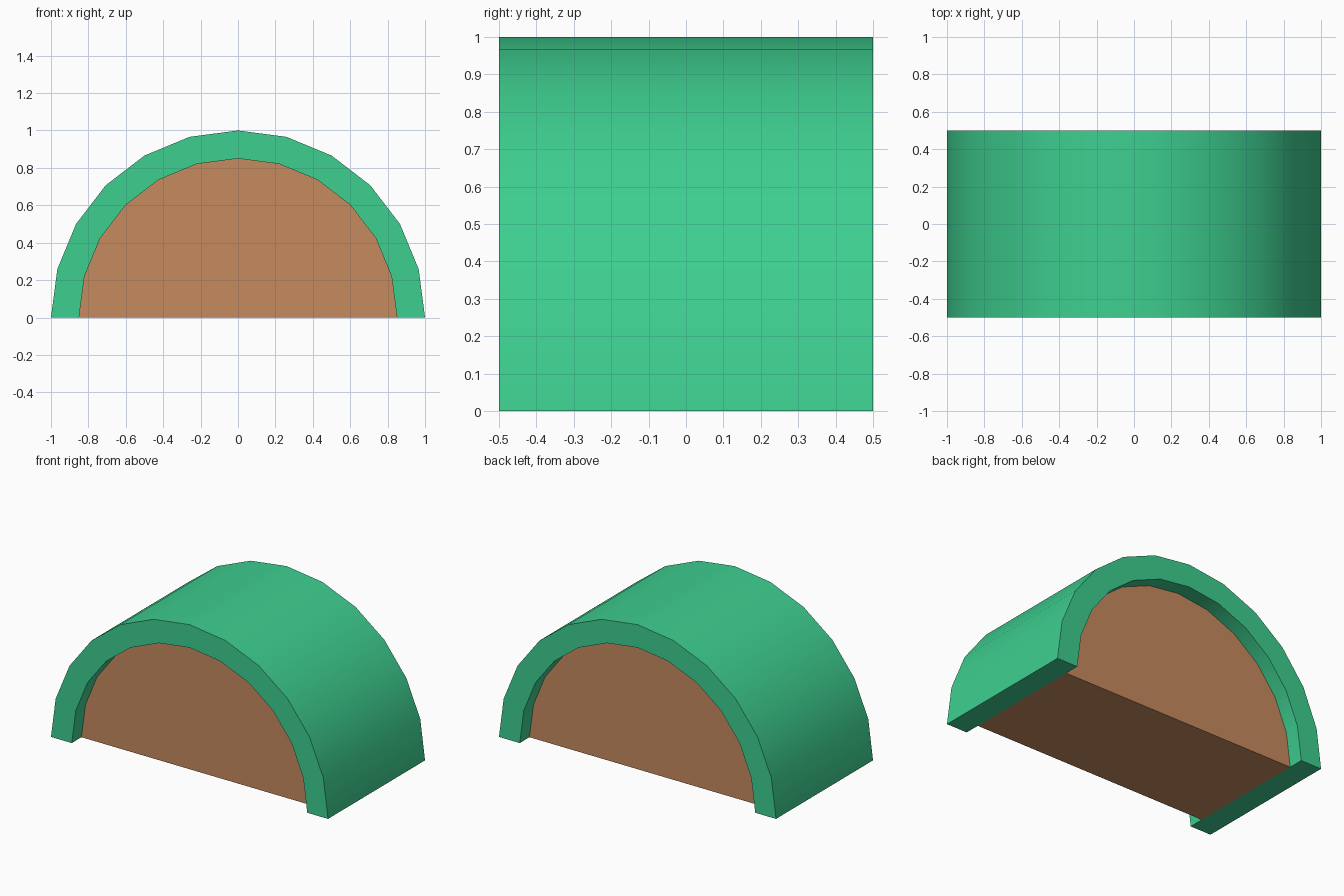
import bpy
import math

if "Cube" in bpy.data.objects:
    bpy.data.objects.remove(bpy.data.objects["Cube"])

SEGMENTS = 12


def half_circle(radius):
    """Points (x, z) of a half circle from right foot to left foot."""
    step = math.pi / SEGMENTS
    return [(radius * math.cos(i * step), radius * math.sin(i * step))
            for i in range(SEGMENTS + 1)]


def material(name, rgb):
    mat = bpy.data.materials.new(name)
    mat.diffuse_color = (*rgb, 1.0)
    mat.use_nodes = True
    mat.node_tree.nodes["Principled BSDF"].inputs["Base Color"].default_value = mat.diffuse_color
    return mat


def finish(name, verts, faces, mat):
    mesh = bpy.data.meshes.new(name)
    mesh.from_pydata(verts, [], faces)
    mesh.materials.append(mat)
    obj = bpy.data.objects.new(name, mesh)
    bpy.context.collection.objects.link(obj)
    bpy.ops.object.select_all(action='DESELECT')
    obj.select_set(True)
    bpy.context.view_layer.objects.active = obj
    bpy.ops.object.shade_smooth_by_angle(angle=math.radians(30))
    return obj


def arch_shell(name, outer, inner, depth, mat):
    """Half ring extruded along y, built as one closed loop of quads."""
    n = SEGMENTS + 1
    verts = []
    for y in (-depth / 2, depth / 2):
        for r in (outer, inner):
            verts += [(x, y, z) for x, z in half_circle(r)]
    fo, fi, bo, bi = 0, n, 2 * n, 3 * n
    faces = []
    for i in range(SEGMENTS):
        j = i + 1
        faces += [(fo + i, fo + j, fi + j, fi + i),    # front rim
                  (bo + i, bi + i, bi + j, bo + j),    # back rim
                  (fo + i, bo + i, bo + j, fo + j),    # outside
                  (fi + i, fi + j, bi + j, bi + i)]    # inside
    e = SEGMENTS
    faces += [(fo, fi, bi, bo), (fo + e, bo + e, bi + e, fi + e)]  # feet
    return finish(name, verts, [f[::-1] for f in faces], mat)


def half_cylinder(name, radius, depth, mat):
    """Solid half disc extruded along y."""
    n = SEGMENTS + 1
    verts = [(x, y, z) for y in (-depth / 2, depth / 2)
             for x, z in half_circle(radius)]
    faces = [tuple(range(n)), tuple(reversed(range(n, 2 * n)))]
    faces += [(i, n + i, n + (i + 1) % n, (i + 1) % n) for i in range(n)]
    # front cap already faces -y; side quads face outwards when reversed
    faces = faces[:2] + [f[::-1] for f in faces[2:]]
    faces[2:] = [f[::-1] for f in faces[2:]]
    return finish(name, verts, faces, mat)


green = material("green", (0.048, 0.624, 0.279))
brown = material("brown", (0.565, 0.254, 0.112))

# Arched outer shell
shell = arch_shell("arched_shell", 1.0, 0.85, 1.0, green)
# Solid filling, recessed at both ends
core = half_cylinder("recessed_core", 0.85, 0.8, brown)

# Consistent outward normals
for obj in (shell, core):
    bpy.context.view_layer.objects.active = obj
    bpy.ops.object.mode_set(mode='EDIT')
    bpy.ops.mesh.select_all(action='SELECT')
    bpy.ops.mesh.normals_make_consistent(inside=False)
    bpy.ops.object.mode_set(mode='OBJECT')
